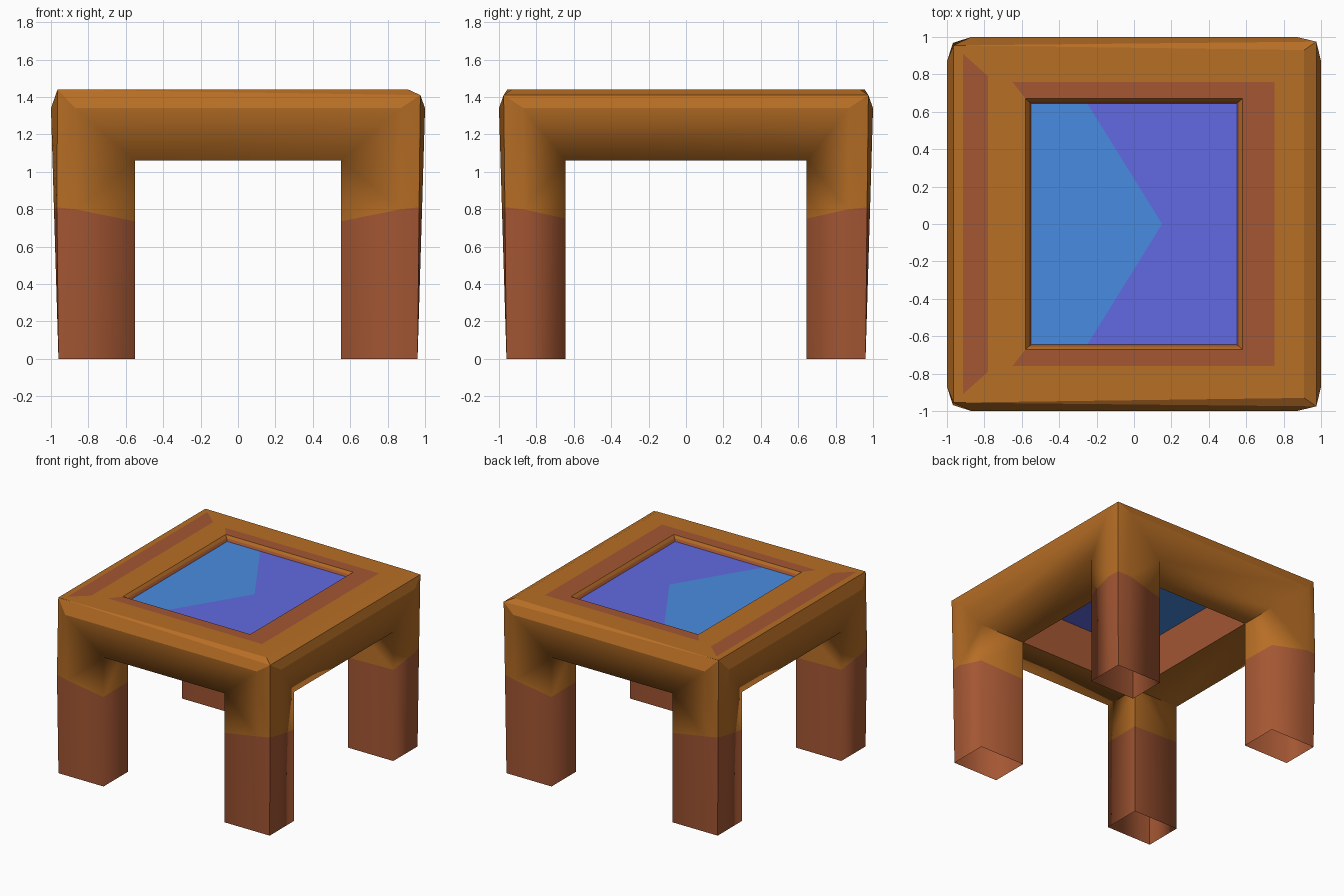
import bpy, bmesh, math

if "Cube" in bpy.data.objects:
    bpy.data.objects.remove(bpy.data.objects["Cube"])


def lin(r, g, b):
    f = lambda c: (c / 255 / 12.92) if c <= 10 else ((c / 255 + 0.055) / 1.055) ** 2.4
    return (f(r), f(g), f(b), 1)


def material(name, rgb):
    m = bpy.data.materials.new(name)
    m.diffuse_color = lin(*rgb)
    m.use_nodes = True
    m.node_tree.nodes["Principled BSDF"].inputs["Base Color"].default_value = m.diffuse_color
    return m


ORANGE = material("orange wood", (183, 110, 37))
RED = material("red brown wood", (163, 86, 51))
BLUE = material("light blue", (73, 140, 225))
VIOLET = material("violet blue", (98, 106, 225))


def make_object(name, bm, mats):
    me = bpy.data.meshes.new(name)
    bm.to_mesh(me)
    bm.free()
    for m in mats:
        me.materials.append(m)
    ob = bpy.data.objects.new(name, me)
    bpy.context.collection.objects.link(ob)
    return ob


def corner(sx, sy):
    """Named points of one leg and its share of the table top."""
    p = dict(
        # leg foot, colour border on the leg, lower beam edge
        c0=(.96, .96, 0), a0=(.55, .96, 0), b0=(.96, .645, 0), i0=(.55, .645, 0),
        m0=(.87, .96, 0), n0=(.96, .87, 0),
        c1=(.968, .968, .81), a1=(.55, .96, .735), b1=(.96, .645, .75), i1=(.55, .645, .74),
        m1=(.87, .984, .80), n1=(.984, .87, .80),
        a2=(.55, .96, 1.06), b2=(.96, .645, 1.06), i2=(.55, .645, 1.06),
        # widest outline, top edge, inner rim
        aT=(.87, 1, 1.34), bT=(1, .87, 1.34),
        cT=(.975, .975, 1.41), tA=(.91, .93, 1.44),
        r1=(.58, .67, 1.44), r2=(.562, .655, 1.42), i3=(.55, .645, 1.40))
    if sx < 0:  # the left edge of the top is not rounded
        p["cT"] = p["tA"] = (.965, .955, 1.44)
    return {k: (x * sx, y * sy, z) for k, (x, y, z) in p.items()}


# Frame: four hollow legs joined by four beams
bm = bmesh.new()
cache = {}


def face(points, mat=0):
    points = list(dict.fromkeys(points))
    vs = []
    for q in points:
        if q not in cache:
            cache[q] = bm.verts.new(q)
        vs.append(cache[q])
    f = bm.faces.new(vs)
    f.material_index = mat
    f.smooth = True


ring = [corner(-1, -1), corner(1, -1), corner(1, 1), corner(-1, 1)]
for p in ring:
    for lower in ("c0 m0 m1 c1", "m0 a0 a1 m1", "c0 n0 n1 c1", "n0 b0 b1 n1",
                  "a0 i0 i1 a1", "b0 i0 i1 b1"):
        face([p[k] for k in lower.split()], 1)
    for upper in ("c1 m1 aT cT", "m1 a1 a2 aT", "c1 n1 bT cT", "n1 b1 b2 bT",
                  "a1 i1 i2 a2", "b1 i1 i2 b2"):
        face([p[k] for k in upper.split()])

for n, p in enumerate(ring):
    q = ring[(n + 1) % 4]
    s = "a" if n % 2 == 0 else "b"
    profile = ["i2", s + "2", s + "T", "cT", "tA", "r1", "r2", "i3", "i2"]
    for k, l in zip(profile, profile[1:]):
        pts = [p[k], q[k], q[l], p[l]]
        if len(set(pts)) > 2:
            face(pts, 1 if k in ("r2", "i3") else 0)
bmesh.ops.recalc_face_normals(bm, faces=bm.faces)


def soft(v):  # inner border of the outer faces is softly rounded
    x, y, z = abs(v.co.x), abs(v.co.y), v.co.z
    return z < 1.1 and ((x < .56) != (y < .66)) and max(x, y) > .95


for e in bm.edges:
    if len(e.link_faces) == 2 and e.calc_face_angle(0) > math.radians(23):
        e.smooth = all(soft(v) for v in e.verts)
frame = make_object("table_frame", bm, [ORANGE, RED])
wn = frame.modifiers.new("weighted", 'WEIGHTED_NORMAL')
wn.keep_sharp = True


# Flat coloured pieces
def flat(name, polys, z, mat):
    b = bmesh.new()
    for poly in polys:
        f = b.faces.new([b.verts.new((x, y, z)) for x, y in poly])
        f.normal_update()
        if f.normal.z < 0:
            f.normal_flip()
    make_object(name, b, [mat])


# Inset panel, split by an arrow-shaped border
flat("panel_left", [[(-.55, -.645), (-.25, -.645), (.15, 0), (-.25, .645), (-.55, .645)]], 1.40, BLUE)
flat("panel_right", [[(.55, -.645), (.55, 0), (.15, 0), (-.25, -.645)],
                     [(.55, .645), (.55, 0), (.15, 0), (-.25, .645)]], 1.40, VIOLET)

# Painted stripes on the top
flat("left_stripe", [[(-.915, -.91), (-.78, -.79), (-.78, .79), (-.915, .91)]], 1.442, RED)
flat("border_stripe",
     [[(-.65, s * .76), (.75, s * .76), (.58, s * .67), (-.58, s * .67)] for s in (-1, 1)]
     + [[(.58, -.67), (.75, -.76), (.75, .76), (.58, .67)]], 1.442, RED)
